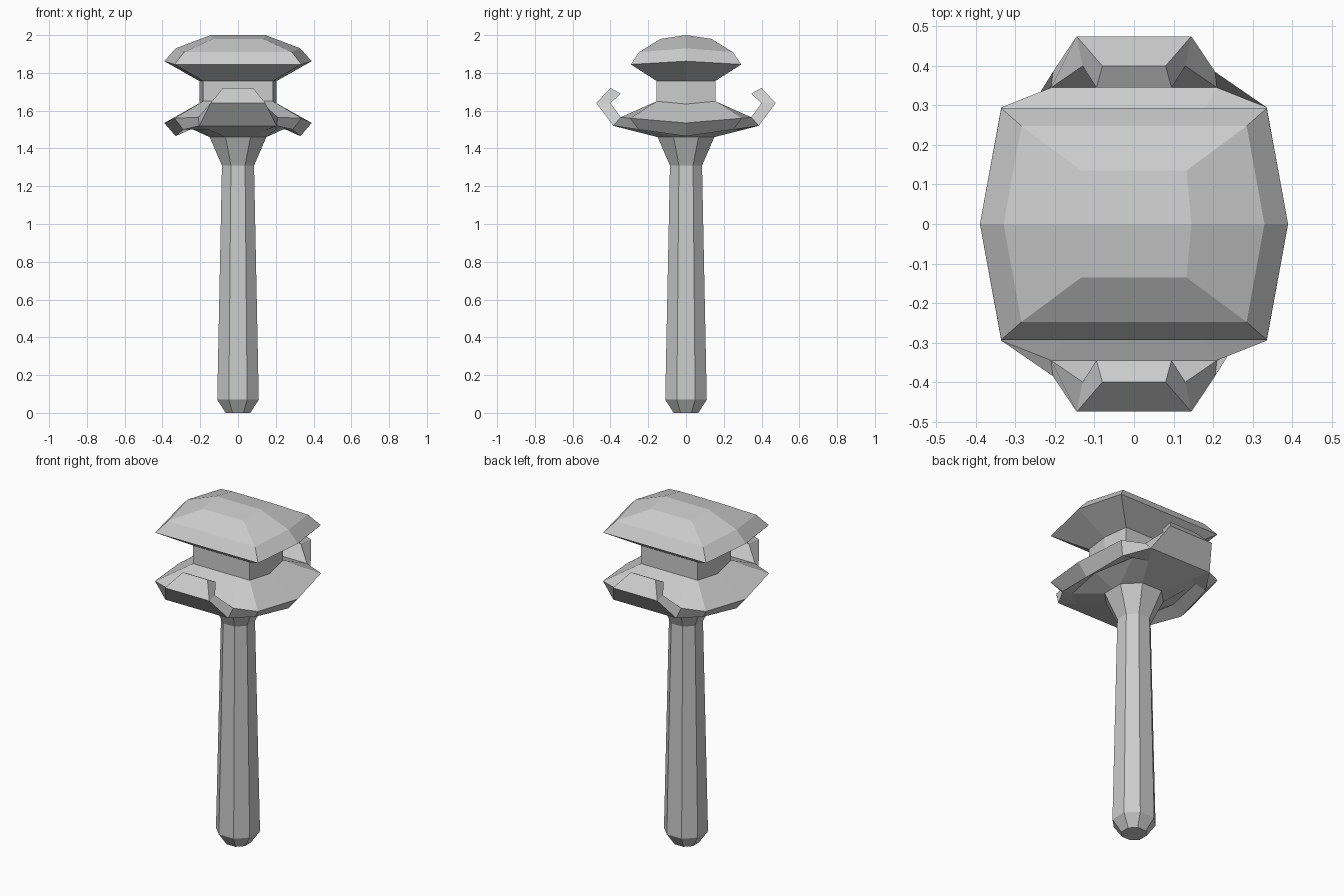
import bpy, bmesh

if "Cube" in bpy.data.objects:
    bpy.data.objects.remove(bpy.data.objects["Cube"])


def loft(name, rings, cap_first=False, cap_last=False):
    """Skin equal-length closed rings of points; caps fold along the middle."""
    bm = bmesh.new()
    vs = [[bm.verts.new(p) for p in r] for r in rings]
    n = len(rings[0])
    for a, b in zip(vs, vs[1:]):
        for i in range(n):
            j = (i + 1) % n
            bm.faces.new((a[i], a[j], b[j], b[i]))
    for ring, use in ((vs[0], cap_first), (vs[-1], cap_last)):
        if use:
            h = n // 2
            bm.faces.new(ring[:h + 1])
            bm.faces.new(ring[h:] + ring[:1])
    bmesh.ops.remove_doubles(bm, verts=bm.verts, dist=1e-5)
    bmesh.ops.recalc_face_normals(bm, faces=bm.faces)
    me = bpy.data.meshes.new(name)
    bm.to_mesh(me)
    bm.free()
    ob = bpy.data.objects.new(name, me)
    bpy.context.collection.objects.link(ob)
    return ob


def sym_ring(side, *corners):
    """Ring symmetric in x and y: side point (x, z), then corners (x, y, z)."""
    sx, sz = side
    c = list(corners)
    return ([(sx, 0, sz)] + c + [(-x, y, z) for x, y, z in c[::-1]]
            + [(-sx, 0, sz)] + [(-x, -y, z) for x, y, z in c]
            + [(x, -y, z) for x, y, z in c[::-1]])


def octagon(w, z, k=0.44):
    q = [(w, k * w), (k * w, w), (-k * w, w), (-w, k * w)]
    return [(x, y, z) for x, y in q] + [(-x, -y, z) for x, y in q]


# Tapered octagonal handle with chamfered foot and flared top
loft("handle", [octagon(0.065, 0), octagon(0.11, 0.07),
                octagon(0.085, 1.31), octagon(0.15, 1.46)], cap_first=True)

# Neck and faceted striking cap
loft("neck_and_cap", [
    sym_ring((0.205, 1.635), (0.185, 0.155, 1.65)),
    sym_ring((0.205, 1.757), (0.185, 0.155, 1.757)),
    sym_ring((0.39, 1.862), (0.336, 0.293, 1.845)),
    sym_ring((0.33, 1.93), (0.285, 0.248, 1.91)),
    sym_ring((0.145, 2.0), (0.133, 0.135, 1.98)),
], cap_last=True)

# Flared collar with turned-down side lips
loft("collar", [
    sym_ring((0.205, 1.635), (0.185, 0.155, 1.65), (0.10, 0.155, 1.65)),
    sym_ring((0.39, 1.535), (0.336, 0.295, 1.56), (0.21, 0.345, 1.565)),
    sym_ring((0.33, 1.465), (0.29, 0.25, 1.50), (0.205, 0.385, 1.52)),
    sym_ring((0.27, 1.515), (0.22, 0.25, 1.515), (0.15, 0.30, 1.498)),
    sym_ring((0.15, 1.46), (0.15, 0.066, 1.46), (0.066, 0.15, 1.46)),
])


# Upturned hooks, front and back
def hook_ring(s, inner, outer):
    (xi, yi, zi), (xo, yo, zo) = inner, outer
    return [(xi, s * yi, zi), (-xi, s * yi, zi),
            (-xo, s * yo, zo), (xo, s * yo, zo)]


for s, side in ((-1, "front"), (1, "back")):
    hook = loft(side + "_hook", [
        hook_ring(s, (0.21, 0.345, 1.565), (0.205, 0.385, 1.52)),
        hook_ring(s, (0.13, 0.40, 1.64), (0.145, 0.475, 1.64)),
        hook_ring(s, (0.095, 0.345, 1.69), (0.08, 0.40, 1.72)),
    ])
    # close the tip
    bm = bmesh.new()
    bm.from_mesh(hook.data)
    tip = [e for e in bm.edges if e.is_boundary
           and min(v.co.z for v in e.verts) > 1.68]
    bmesh.ops.contextual_create(bm, geom=tip)
    bmesh.ops.recalc_face_normals(bm, faces=bm.faces)
    bm.to_mesh(hook.data)
    bm.free()
